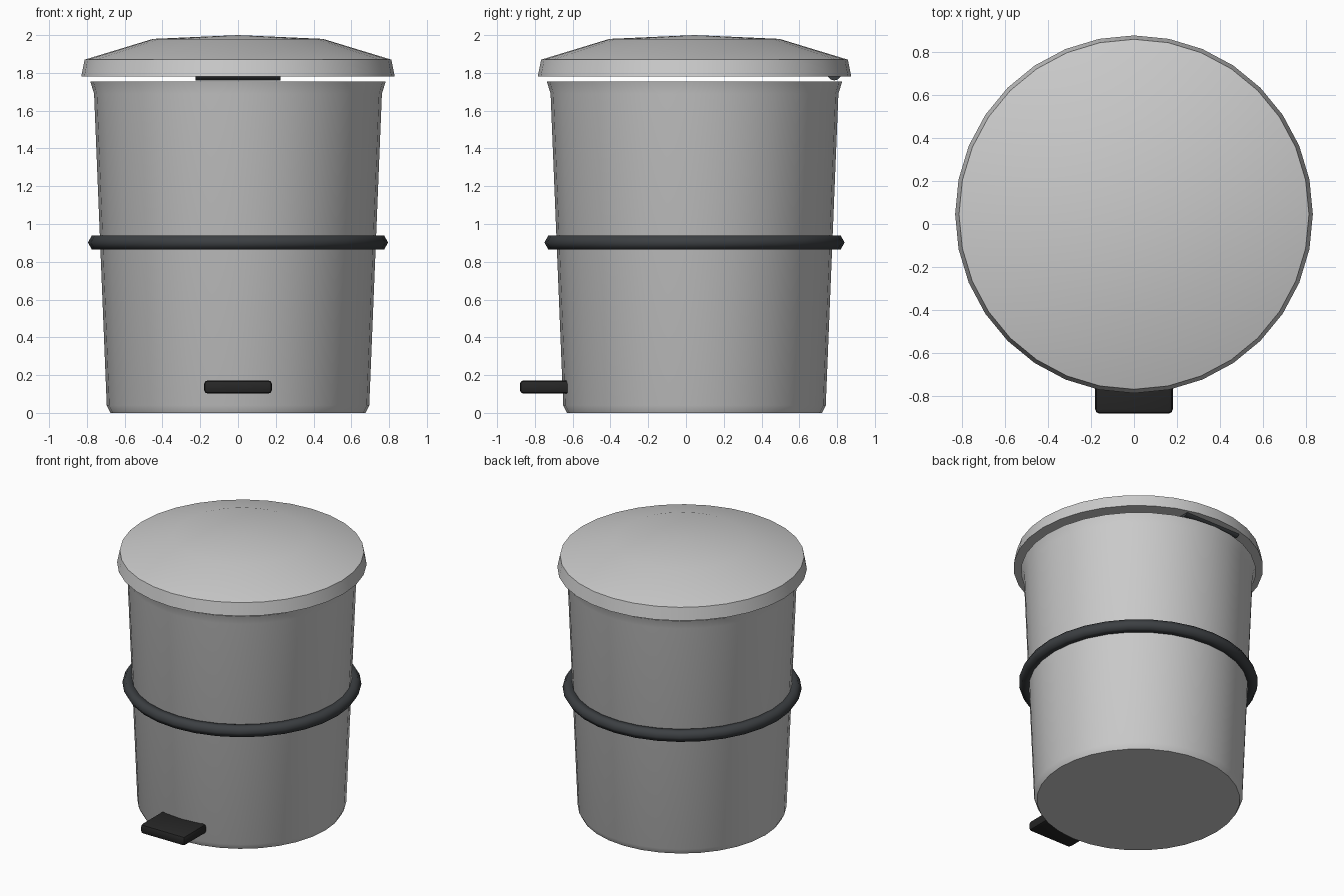
import bpy, bmesh, math

if "Cube" in bpy.data.objects:
    bpy.data.objects.remove(bpy.data.objects["Cube"])

CY = 0.045   # centre of the round bin in y; the pedal extends forward
SEGS = 32


def material(name, rgb):
    m = bpy.data.materials.new(name)
    m.diffuse_color = (*rgb, 1)
    m.use_nodes = True
    m.node_tree.nodes["Principled BSDF"].inputs["Base Color"].default_value = m.diffuse_color
    return m


RUBBER = material("dark_rubber", (0.045, 0.05, 0.055))
BLACK = material("black_plastic", (0.02, 0.02, 0.02))


def finish(name, bm, mat=None, angle=35):
    bmesh.ops.recalc_face_normals(bm, faces=bm.faces)
    me = bpy.data.meshes.new(name)
    bm.to_mesh(me)
    bm.free()
    ob = bpy.data.objects.new(name, me)
    bpy.context.collection.objects.link(ob)
    if mat:
        me.materials.append(mat)
    bpy.ops.object.select_all(action='DESELECT')
    ob.select_set(True)
    bpy.context.view_layer.objects.active = ob
    bpy.ops.object.shade_smooth_by_angle(angle=math.radians(angle))
    return ob


def lathe(name, profile, mat=None, closed=False, angle=35):
    bm = bmesh.new()
    vs = [bm.verts.new((r, CY, z)) for r, z in profile]
    pairs = list(zip(vs, vs[1:])) + ([(vs[-1], vs[0])] if closed else [])
    edges = [bm.edges.new(p) for p in pairs]
    bmesh.ops.spin(bm, geom=vs + edges, cent=(0, CY, 0), axis=(0, 0, 1),
                   angle=math.tau, steps=SEGS)
    bmesh.ops.remove_doubles(bm, verts=bm.verts, dist=1e-4)
    return finish(name, bm, mat, angle)


# Tapered bucket with flared rim and inner wall
lathe("bin_body", [(0, 0), (0.675, 0), (0.695, 0.04), (0.762, 1.69),
                   (0.782, 1.755), (0.745, 1.755), (0.725, 1.69),
                   (0.66, 0.05), (0, 0.05)])

# Shallow domed lid
lathe("lid", [(0, 1.78), (0.83, 1.78), (0.812, 1.87), (0.45, 1.98), (0, 2.0)])

# Rubber band around the middle, six-sided section
band = [(0.752 + 0.043 * math.cos(k * math.pi / 3),
         0.902 + 0.043 * math.sin(k * math.pi / 3)) for k in range(6)]
lathe("middle_band", band, RUBBER, closed=True, angle=65)

# Foot pedal
bm = bmesh.new()
bmesh.ops.create_cube(bm, size=1)
for v in bm.verts:
    v.co = (v.co.x * 0.36, v.co.y * 0.30 - 0.73, v.co.z * 0.07 + 0.137)
bmesh.ops.bevel(bm, geom=bm.edges[:], offset=0.02, segments=2, profile=0.5, affect='EDGES')
finish("foot_pedal", bm, BLACK)

# Hinge pin under the back of the lid
bm = bmesh.new()
bmesh.ops.create_cone(bm, cap_ends=True, segments=12, radius1=0.04, radius2=0.04, depth=0.45)
for v in bm.verts:
    x, y, z = v.co
    v.co = (z, y + 0.785, x + 1.8)
finish("hinge", bm, RUBBER)
